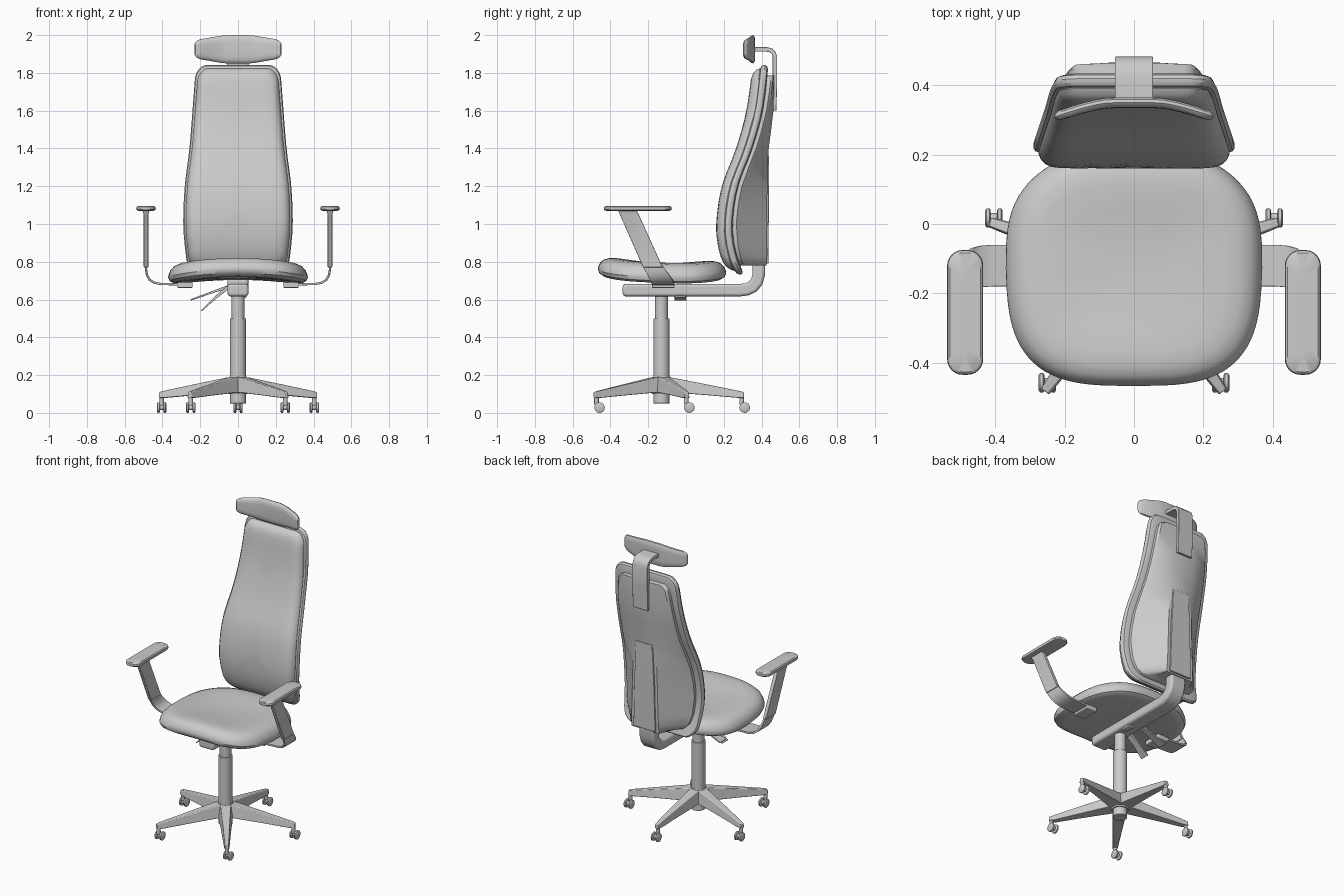
import bpy, bmesh, math
from mathutils import Vector

if "Cube" in bpy.data.objects:
    bpy.data.objects.remove(bpy.data.objects["Cube"])


def finish(name, bm, bevel=0.0):
    bmesh.ops.remove_doubles(bm, verts=bm.verts, dist=1e-5)
    bmesh.ops.recalc_face_normals(bm, faces=bm.faces)
    me = bpy.data.meshes.new(name)
    bm.to_mesh(me)
    bm.free()
    ob = bpy.data.objects.new(name, me)
    bpy.context.collection.objects.link(ob)
    bpy.ops.object.select_all(action='DESELECT')
    bpy.context.view_layer.objects.active = ob
    ob.select_set(True)
    bpy.ops.object.shade_smooth_by_angle(angle=math.radians(35))
    if bevel:
        m = ob.modifiers.new("bevel", 'BEVEL')
        m.width, m.segments, m.limit_method = bevel, 3, 'ANGLE'
        m.angle_limit = math.radians(40)
    return ob


def loft(name, rings, bevel=0.0, caps=True):
    bm = bmesh.new()
    vs = [[bm.verts.new(p) for p in r] for r in rings]
    n = len(rings[0])
    for a, b in zip(vs, vs[1:]):
        for i in range(n):
            j = (i + 1) % n
            bm.faces.new((a[i], a[j], b[j], b[i]))
    if caps:
        bm.faces.new(vs[0])
        bm.faces.new(vs[-1])
    return finish(name, bm, bevel)


def interp(table, t):
    # smooth curve through (t, value) pairs
    n = len(table)
    t = min(max(t, table[0][0]), table[-1][0])
    i = next(k for k in range(n - 1) if t <= table[k + 1][0] + 1e-9)
    slope = lambda k: ((table[min(k + 1, n - 1)][1] - table[max(k - 1, 0)][1]) /
                       (table[min(k + 1, n - 1)][0] - table[max(k - 1, 0)][0]))
    (a, p), (b, q) = table[i], table[i + 1]
    h, s = b - a, (t - a) / (b - a)
    return (p * (1 + 2 * s) * (1 - s) ** 2 + q * s * s * (3 - 2 * s)
            + h * slope(i) * s * (1 - s) ** 2 + h * slope(i + 1) * s * s * (s - 1))


def rounded_rect(hw, hh, r, side=14, k=6):
    corners = []
    for q, (sx, sy) in enumerate([(1, 1), (-1, 1), (-1, -1), (1, -1)]):
        corners.append([Vector((sx * (hw - r) + r * math.cos(a), sy * (hh - r) + r * math.sin(a)))
                        for a in [math.pi / 2 * (q + i / k) for i in range(k + 1)]])
    pts = []
    for q in range(4):
        pts += corners[q]
        a, b = corners[q][-1], corners[(q + 1) % 4][0]
        pts += [a.lerp(b, i / side) for i in range(1, side)]
    return pts


def pad(name, outline, hw, hh, profile, place):
    # profile: (inset, depth) rings, each ring placed by place(u, v, depth)
    return loft(name, [[place(p.x * max(0, 1 - d / hw), p.y * max(0, 1 - d / hh), dep) for p in outline]
                       for d, dep in profile], caps=False)


def ribbon(name, path, place, bevel=0.005):
    # path: (a, b, half width, thickness, centre shift)
    rings = []
    for i, (a, b, w, t, c) in enumerate(path):
        p, q = path[max(i - 1, 0)], path[min(i + 1, len(path) - 1)]
        d = Vector((q[0] - p[0], q[1] - p[1])).normalized() * t / 2
        rings.append([place(a + s * d.y, b - s * d.x, c + e * w)
                      for s, e in ((1, 1), (1, -1), (-1, -1), (-1, 1))])
    return loft(name, rings, bevel)


def turned(name, prof, x=0, y=0, n=32, axis='z', bevel=0.0):
    def ring(r, h):
        out = []
        for i in range(n):
            c, s = r * math.cos(2 * math.pi * i / n), r * math.sin(2 * math.pi * i / n)
            out.append((x + c, y + s, h) if axis == 'z' else (x + h, y + c, 0.028 + s))
        return out
    return loft(name, [ring(r, h) for r, h in prof], bevel)


CY = -0.13  # column position in y

# gas column and hub
turned("column_lower", [(.043, .05), (.043, .5)], y=CY, bevel=.003)
turned("column_upper", [(.035, .49), (.035, .64)], y=CY)
turned("base_hub", [(.05, .10), (.062, .12), (.058, .17), (.045, .192)], y=CY)

# five legs with twin-wheel casters
for i in range(5):
    a = math.radians(90 + 72 * i)
    d, s = Vector((math.cos(a), math.sin(a), 0)), Vector((-math.sin(a), math.cos(a), 0))
    o = Vector((0, CY, 0))
    rings = []
    for r, wb, wt, zb, zt in ((.02, .046, .034, .11, .192), (.06, .043, .03, .108, .186),
                              (.25, .028, .02, .093, .149), (.40, .018, .013, .08, .119),
                              (.437, .015, .011, .08, .11)):
        rings.append([o + d * r + s * w + Vector((0, 0, z))
                      for w, z in ((-wb, zb), (wb, zb), (wt, zt), (-wt, zt))])
    loft(f"base_leg_{i}", rings, .004)
    tip = o + d * .425
    turned(f"caster_stem_{i}", [(.012, .045), (.012, .1)], tip.x, tip.y, 12)
    turned(f"caster_axle_{i}", [(.014, -.02), (.014, .02)], tip.x, tip.y + .016, 12, 'x')
    for e in (-1, 1):
        turned(f"caster_wheel_{i}_{'l' if e < 0 else 'r'}",
               [(.022, e * .009), (.028, e * .012), (.028, e * .021), (.022, e * .025)],
               tip.x, tip.y + .016, 20, 'x')

# support beam under the seat, bending up to the backrest
yz = lambda a, b, c: (c, a, b)
ribbon("support_beam", [(a, b, .055, .066, 0) for a, b in
       ((-.335, .65), (.29, .65), (.325, .655), (.355, .67), (.375, .695), (.385, .73), (.387, .83))],
       yz, .015)

# adjustment levers
xz = lambda a, b, c: (a, c, b)
ribbon("lever_long", [(-.04, .67, .02, .02, -.03), (-.12, .645, .018, .012, -.03),
                      (-.25, .598, .032, .008, -.03)], xz, .002)
ribbon("lever_short", [(-.04, .675, .02, .02, -.13), (-.12, .61, .02, .014, -.13),
                       (-.195, .54, .032, .006, -.13)], xz, .002)
ribbon("lever_plate", [(.0, .625, .035, .03, -.03), (.045, .625, .03, .03, -.03)], xz)

# seat cushion, dished and drooping at the sides
seat_w = [(-.34, .96), (-.1, .99), (.05, 1.0), (.2, .97), (.34, .86)]
seat_outline = []
for i in range(80):
    c, s = math.cos(math.pi * i / 40), math.sin(math.pi * i / 40)
    seat_outline.append(Vector((.37 * math.copysign(abs(c) ** .62, c), .34 * math.copysign(abs(s) ** .62, s))))


def seat_place(u, v, z):
    x = u * interp(seat_w, v)
    return (x, v - .127, z - .24 * x * x - .03 * v)


pad("seat", seat_outline, .37, .34,
    [(.37, .712), (.2, .712), (.06, .712), (.03, .716), (.008, .73), (0, .75), (.003, .765), (.012, .785),
     (.03, .802), (.06, .811), (.1, .812), (.16, .806), (.24, .797), (.37, .793)], seat_place)

# backrest cushion and shell, following a shared lumbar curve
spine = [(.73, .225), (.79, .195), (.88, .17), (1.0, .16), (1.2, .19), (1.4, .265), (1.6, .32), (1.85, .352)]
back_w = [(.73, .26), (.85, .278), (1.0, .29), (1.2, .282), (1.4, .257), (1.6, .241), (1.85, .222)]


def back_pad(name, side, zc, hh, profile):
    def place(u, v, dep):
        z = zc + v
        return (u * (interp(back_w, z) - side) / .29, interp(spine, z) + dep, z)
    pad(name, rounded_rect(.29, hh, .075), .29, hh, profile, place)


back_pad("backrest_cushion", .014, 1.288, .536,
         [(.29, .0), (.2, .0), (.12, .0), (.07, .001), (.04, .005), (.02, .013), (.006, .027), (0, .042),
          (.004, .052), (.015, .06), (.1, .06), (.29, .06)])
back_pad("backrest_shell", 0, 1.287, .555,
         [(.29, .05), (.15, .05), (.02, .045), (.006, .048), (0, .057), (0, .068), (.008, .08), (.025, .086),
          (.1, .087), (.2, .087), (.29, .087)])

# faceted back cover
cover_back = [(.78, .425), (.9, .43), (1.15, .43), (1.38, .436), (1.6, .463), (1.78, .465)]
rings = []
for z, w in ((.78, .16), (.79, .19), (.82, .22), (.88, .238), (1.0, .248), (1.1, .246), (1.2, .238),
             (1.3, .226), (1.4, .214), (1.5, .206), (1.6, .2), (1.7, .19), (1.755, .18), (1.775, .165), (1.785, .145)):
    y, yb, f = interp(spine, z) + .07, interp(cover_back, z), .1 - .03 * (z - .78)
    rim = min(y + .048, yb - .004)
    rings.append([(-w, y, z), (-w, rim - .012, z), (-w + .012, rim, z), (-f, yb, z),
                  (f, yb, z), (w - .012, rim, z), (w, rim - .012, z), (w, y, z)])
loft("back_cover", rings)
ribbon("back_cover_panel", [(.428, .79, .08, .016, 0), (.431, 1.1, .072, .016, 0),
                            (.433, 1.36, .06, .014, 0)], yz, .003)

# headrest bracket and curved headrest
ribbon("headrest_bracket", [(a, b, .055, .024, 0) for a, b in
       ((.35, 1.925), (.425, 1.925), (.448, 1.92), (.464, 1.906), (.471, 1.885), (.471, 1.75), (.466, 1.6))],
       yz, .003)


def head_place(u, v, dep):
    k = max(0, abs(u) - .07) / .16
    return (u, .334 + dep - .042 * k ** 1.4, 1.925 + v * (1 - .36 * k))


pad("headrest", rounded_rect(.23, .075, .035), .23, .075,
    [(.075, .0), (.04, .0), (.018, .002), (.006, .008), (0, .016), (.003, .025), (.012, .03),
     (.04, .031), (.075, .031)], head_place)

# armrests on both sides
for e, tag in ((-1, "left"), (1, "right")):
    side = lambda a, b, c, e=e: (e * a, c, b)
    ribbon(f"arm_mount_{tag}", [(.24, .677, .06, .03, -.12), (.32, .677, .06, .03, -.12)], side)
    ribbon(f"arm_bracket_{tag}",
           [(.28, .679, .06, .012, -.12), (.41, .683, .06, .012, -.12), (.445, .69, .06, .012, -.123),
            (.468, .705, .06, .012, -.13), (.482, .73, .058, .012, -.145), (.487, .76, .055, .012, -.165),
            (.487, .80, .05, .012, -.188)], side, .002)
    ribbon(f"arm_strut_{tag}", [(.487, .77, .052, .024, -.175), (.487, 1.05, .05, .024, -.3),
                                (.487, 1.075, .05, .04, -.312)], side, .004)
    pad(f"arm_pad_{tag}", rounded_rect(.052, .18, .045), .052, .18,
        [(.052, 1.07), (.012, 1.07), (.003, 1.073), (0, 1.08), (.002, 1.09), (.008, 1.095), (.052, 1.096)],
        lambda u, v, z, e=e: (e * .487 + u, v - .255, z))
